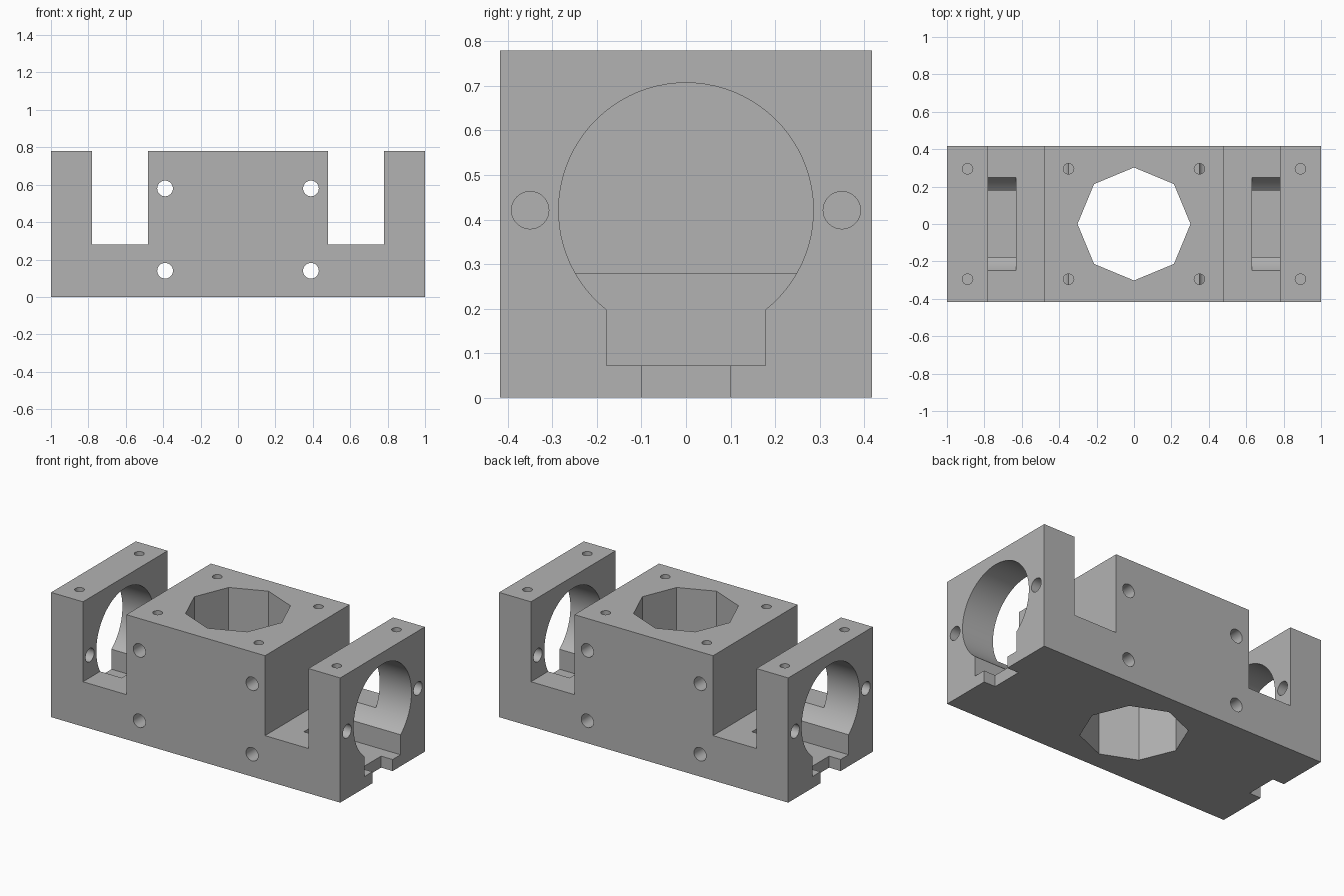
import bpy
import math
from mathutils import Vector

cube = bpy.data.objects.get("Cube")
if cube:
    bpy.data.objects.remove(cube, do_unlink=True)

metal = bpy.data.materials.new("mid grey")
metal.use_nodes = True
GREY = (0.45, 0.45, 0.45, 1)
metal.diffuse_color = GREY
metal.node_tree.nodes["Principled BSDF"].inputs["Base Color"].default_value = GREY

HALF_DEPTH, HEIGHT = 0.418, 0.78


def prism(name, points, axis, low, high):
    """Extrude a 2D outline along an axis: x uses (y, z), y uses (x, z), z uses (x, y)."""
    def place(p, t):
        v = list(p)
        v.insert("xyz".index(axis), t)
        return Vector(v)
    n = len(points)
    verts = [place(p, low) for p in points] + [place(p, high) for p in points]
    faces = [list(range(n))[::-1], list(range(n, 2 * n))]
    faces += [[i, (i + 1) % n, (i + 1) % n + n, i + n] for i in range(n)]
    mesh = bpy.data.meshes.new(name)
    mesh.from_pydata(verts, [], faces)
    mesh.materials.append(metal)
    obj = bpy.data.objects.new(name, mesh)
    bpy.context.collection.objects.link(obj)
    # Make normals point outwards
    bpy.context.view_layer.objects.active = obj
    bpy.ops.object.select_all(action="DESELECT")
    obj.select_set(True)
    bpy.ops.object.mode_set(mode="EDIT")
    bpy.ops.mesh.select_all(action="SELECT")
    bpy.ops.mesh.normals_make_consistent(inside=False)
    bpy.ops.object.mode_set(mode="OBJECT")
    return obj


def circle(u, v, radius, sides=32):
    return [(u + radius * math.cos(math.tau * i / sides),
             v + radius * math.sin(math.tau * i / sides)) for i in range(sides)]


def cut(points, axis, low, high):
    cutter = prism("cutter", points, axis, low, high)
    cutter.hide_render = True
    mod = body.modifiers.new("cut", "BOOLEAN")
    mod.operation, mod.solver, mod.object = "DIFFERENCE", "EXACT", cutter
    bpy.context.view_layer.objects.active = body
    bpy.ops.object.modifier_apply(modifier=mod.name)
    bpy.data.objects.remove(cutter, do_unlink=True)


# Block with two notches across it
right_half = [(1, 0), (1, HEIGHT), (0.78, HEIGHT), (0.78, 0.28), (0.48, 0.28), (0.48, HEIGHT)]
outline = right_half + [(-x, z) for x, z in reversed(right_half)]
body = prism("mounting_block", outline, "y", -HALF_DEPTH, HALF_DEPTH)

# Octagonal opening through the middle
cut(circle(0, 0, 0.302, 8), "z", -0.1, 1)

# Keyhole outline: round bore with a square channel below it
BORE, CENTRE, CHANNEL = 0.286, 0.421, 0.178
start = -math.acos(CHANNEL / BORE)
sweep = math.pi - 2 * start
keyhole = [(BORE * math.cos(start + sweep * i / 64),
            CENTRE + BORE * math.sin(start + sweep * i / 64)) for i in range(65)]
keyhole += [(-CHANNEL, 0.072), (CHANNEL, 0.072)]
notch = [(-0.1, -0.1), (0.1, -0.1), (0.1, 0.15), (-0.1, 0.15)]

for side in (-1, 1):
    # Motor bore and small open notch in each end
    cut(keyhole, "x", *sorted((side * 0.63, side * 1.1)))
    cut(notch, "x", *sorted((side * 0.92, side * 1.1)))
    # Cross holes from front to back
    for z in (0.14, 0.58):
        cut(circle(side * 0.39, z, 0.042), "y", -1, 1)
    for row in (-1, 1):
        # Holes through the end walls
        cut(circle(row * 0.35, CENTRE, 0.042), "x", *sorted((side * 0.7, side * 1.1)))
        # Blind screw holes in the top faces
        for x in (0.35, 0.89):
            cut(circle(side * x, row * 0.295, 0.028, 24), "z", 0.57, 1)

bpy.ops.object.select_all(action="DESELECT")
body.select_set(True)
bpy.context.view_layer.objects.active = body
bpy.ops.object.shade_smooth_by_angle(angle=math.radians(30))
